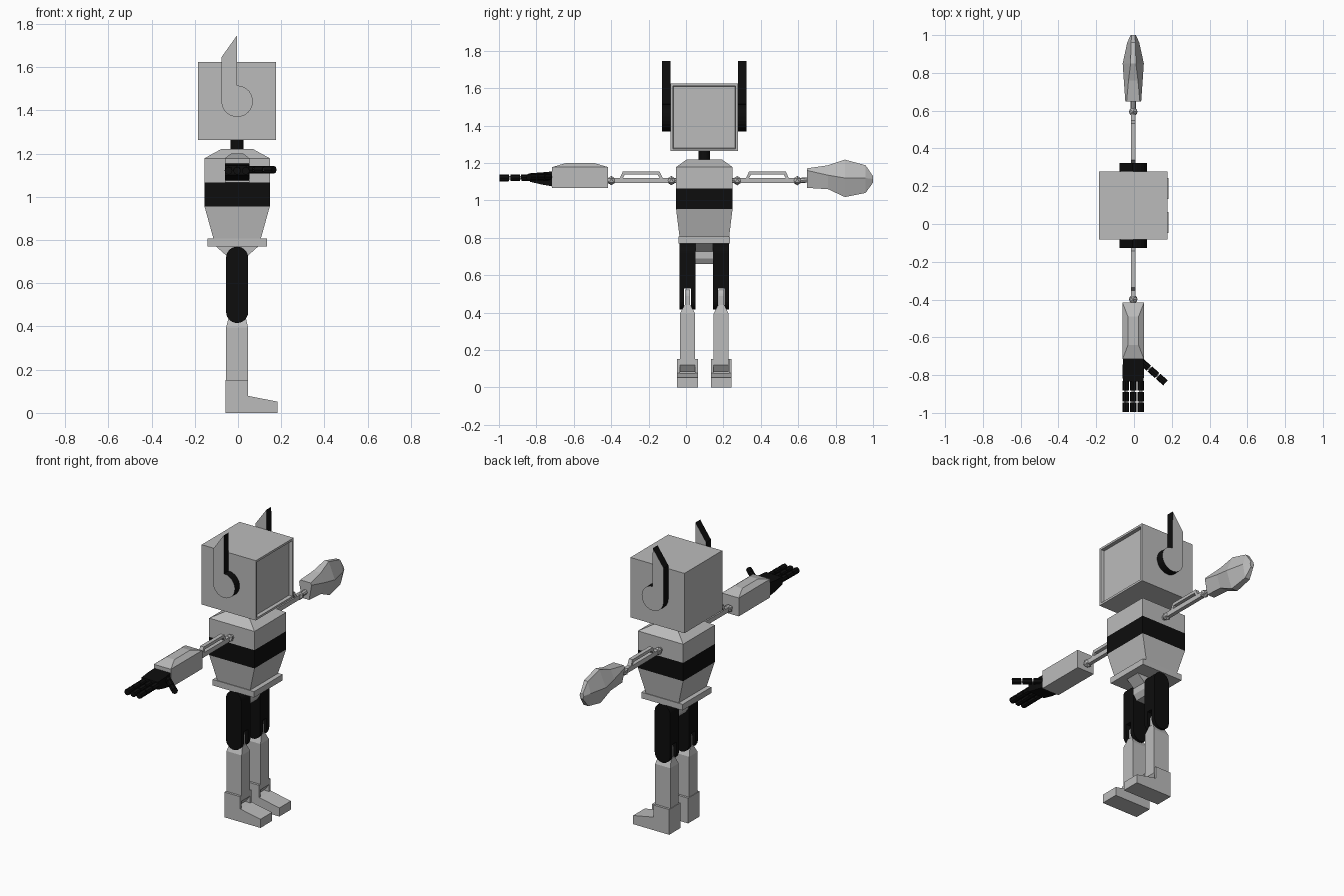
import bpy, bmesh, math
from mathutils import Vector, Matrix

if "Cube" in bpy.data.objects:
    bpy.data.objects.remove(bpy.data.objects["Cube"])

CY = 0.098   # body centre line in y
CX = -0.004  # body centre line in x


def material(name, v):
    m = bpy.data.materials.new(name)
    m.diffuse_color = (v, v, v, 1)
    m.use_nodes = True
    m.node_tree.nodes["Principled BSDF"].inputs["Base Color"].default_value = m.diffuse_color
    return m


GREY = material("light grey", 0.5)
BLACK = material("near black", 0.004)


def finish(name, bm, mat, rule=None):
    bmesh.ops.recalc_face_normals(bm, faces=bm.faces[:])
    bm.normal_update()
    me = bpy.data.meshes.new(name)
    me.materials.append(mat)
    if rule:
        me.materials.append(BLACK)
        for f in bm.faces:
            f.material_index = int(rule(f))
    bm.to_mesh(me)
    bm.free()
    ob = bpy.data.objects.new(name, me)
    bpy.context.collection.objects.link(ob)
    return ob


def loft(name, rings, mat=GREY, rule=None):
    bm = bmesh.new()
    vs = [[bm.verts.new(p) for p in r] for r in rings]
    n = len(rings[0])
    for a, b in zip(vs, vs[1:]):
        for i in range(n):
            j = (i + 1) % n
            bm.faces.new((a[i], a[j], b[j], b[i]))
    bm.faces.new(vs[0])
    bm.faces.new(vs[-1])
    return finish(name, bm, mat, rule)


def prism(name, prof, y0, y1, mat=GREY, rule=None):
    """Extrude an x-z profile along y."""
    return loft(name, [[(x, y, z) for x, z in prof] for y in (y0, y1)], mat, rule)


def rect(hx, hy, z, x=CX, y=CY):
    return [(x - hx, y - hy, z), (x + hx, y - hy, z), (x + hx, y + hy, z), (x - hx, y + hy, z)]


def box(name, x0, x1, y0, y1, z0, z1, mat=GREY):
    return prism(name, [(x0, z0), (x1, z0), (x1, z1), (x0, z1)], y0, y1, mat)


def rod(name, a, b, r, mat=GREY, n=8):
    a, b = Vector(a), Vector(b)
    bm = bmesh.new()
    d = b - a
    rot = d.to_track_quat('Z', 'Y').to_matrix().to_4x4()
    bmesh.ops.create_cone(bm, cap_ends=True, segments=n, radius1=r, radius2=r, depth=d.length,
                          matrix=Matrix.Translation((a + b) / 2) @ rot)
    return finish(name, bm, mat)


def ball(name, c, r):
    bm = bmesh.new()
    bmesh.ops.create_icosphere(bm, subdivisions=1, radius=r, matrix=Matrix.Translation(c))
    return finish(name, bm, GREY)


def arc(cx, cz, r, a0, a1, n):
    return [(cx + r * math.cos(math.radians(a0 + (a1 - a0) * i / n)),
             cz + r * math.sin(math.radians(a0 + (a1 - a0) * i / n))) for i in range(n + 1)]


# Head: cube with a recessed screen on the +x side
bm = bmesh.new()
bmesh.ops.create_cube(bm, size=1, matrix=Matrix.Translation((CX, CY, 1.444)) @ Matrix.Scale(0.361, 4))
bm.normal_update()
screen = [f for f in bm.faces if f.normal.x > 0.9]
bmesh.ops.inset_region(bm, faces=screen, thickness=0.018)
bmesh.ops.inset_region(bm, faces=screen, thickness=0.004, depth=-0.02)
finish("head", bm, GREY)

# Ears: disc with a tall blade, black rim
ear = arc(CX, 1.442, 0.073, 90, -180, 16) + [(-0.077, 1.645), (-0.005, 1.746)]
for s, side in ((-1, "right"), (1, "left")):
    prism(side + "_ear", ear, CY + s * 0.1805, CY + s * 0.226, GREY, lambda f: abs(f.normal.y) < 0.5)

# Neck and torso with a black band
rod("neck", (CX, CY, 1.2), (CX, CY, 1.28), 0.03, BLACK, 16)
loft("torso", [rect(0.108, 0.132, 0.80), rect(0.151, 0.151, 0.955), rect(0.151, 0.151, 1.065),
               rect(0.151, 0.151, 1.178), rect(0.075, 0.093, 1.22)], GREY,
     lambda f: 0.96 < f.calc_center_median().z < 1.06 and abs(f.normal.z) < 0.1)
loft("waist_lip", [rect(0.138, 0.137, 0.77), rect(0.138, 0.137, 0.806)])
hip = [(0.1, 0.772), (0.05, 0.728), (0.05, 0.69), (0.03, 0.66)]
prism("hip_block", [(CX + x, z) for x, z in hip] + [(CX - x, z) for x, z in hip[::-1]],
      CY - 0.046, CY + 0.046)

# Legs
for s, side in ((-1, "right"), (1, "left")):
    y = CY + s * 0.09
    r = 0.051
    top = arc(CX, 0.718, r, 0, 180, 14)
    prong = top + arc(CX, 0.467, r, 180, 360, 14)
    for k in (-1, 1):
        prism(side + "_thigh_side", prong, y + k * 0.018, y + k * 0.043, BLACK)
    prism(side + "_thigh_core", top + [(CX - r, 0.53), (CX + r, 0.53)], y - 0.018, y + 0.018, BLACK)
    prism(side + "_knee", [(CX - 0.035, 0.39), (CX + 0.035, 0.39)] + arc(CX, 0.49, 0.035, 0, 180, 8),
          y - 0.014, y + 0.014)
    loft(side + "_shin_top", [rect(r, 0.04, 0.395, CX, y), rect(0.04, 0.017, 0.44, CX, y)])
    prism(side + "_shin", [(CX - r, 0.395), (CX + r, 0.395), (CX + r, 0.12), (0.02, 0.083), (CX - r, 0.083)],
          y - 0.04, y + 0.04)
    # Boot: sole wedge, side walls and heel wall
    prism(side + "_foot", [(-0.055, 0), (0.183, 0), (0.183, 0.052), (0.05, 0.078), (-0.055, 0.078)],
          y - 0.055, y + 0.055)
    for k in (-1, 1):
        box(side + "_boot_wall", -0.055, 0.047, y + k * 0.041, y + k * 0.055, 0.07, 0.152)
    box(side + "_boot_heel", -0.058, -0.05, y - 0.055, y + 0.055, 0.0, 0.152)

# Upper arms: rod with a raised bar, ball joints at each end
for s, side in ((-1, "right"), (1, "left")):
    def Y(d):
        return CY + s * d
    z = 1.106
    ball(side + "_shoulder", (CX, Y(0.176), z), 0.025)
    ball(side + "_elbow", (CX, Y(0.497), z), 0.025)
    rod(side + "_shoulder_pin", (CX, Y(0.14), z), (CX, Y(0.18), z), 0.014)
    w = 0.012
    box(side + "_arm_rod", CX - w, CX + w, *sorted((Y(0.18), Y(0.49))), z - 0.013, z + 0.015)
    outer = [(0.222, 1.118), (0.24, 1.156), (0.435, 1.156), (0.452, 1.118)]
    inner = [(0.436, 1.118), (0.425, 1.138), (0.25, 1.138), (0.238, 1.118)]
    bar = outer + inner
    bm = bmesh.new()
    for q in ((0, 1, 6, 7), (1, 2, 5, 6), (2, 3, 4, 5)):
        a, b = [[bm.verts.new((CX + k * w, Y(bar[i][0]), bar[i][1])) for i in q] for k in (-1, 1)]
        bm.faces.new(a)
        bm.faces.new(b)
        for i in range(4):
            j = (i + 1) % 4
            bm.faces.new((a[i], a[j], b[j], b[i]))
    finish(side + "_arm_bar", bm, GREY)

# Right forearm: box with a hipped top
loft("right_forearm", [rect(0.057, 0.15, 1.067, CX, -0.566), rect(0.057, 0.15, 1.178, CX, -0.566),
                       rect(0.028, 0.075, 1.2, CX, -0.566)])

# Right hand: tapered palm and jointed fingers


def ring_y(y, hx, z0, z1):
    return [(CX - hx, y, z0), (CX + hx, y, z0), (CX + hx, y, z1), (CX - hx, y, z1)]


loft("palm", [ring_y(-0.714, 0.054, 1.075, 1.155), ring_y(-0.77, 0.057, 1.085, 1.15),
              ring_y(-0.835, 0.055, 1.1, 1.145)], BLACK)


def finger(name, a, b, count, r):
    a, b = Vector(a), Vector(b)
    rod(name + "_joints", a, a.lerp(b, 0.95), r * 0.55, GREY, 6)
    step = (b - a) / count
    for i in range(count):
        rod(name + "_segment", a + step * (i + 0.1), a + step * (i + 0.97), r, BLACK)


for i in (-1, 0, 1):
    finger("finger", (CX + i * 0.04, -0.825, 1.122), (CX + i * 0.04, -0.998, 1.12), 3, 0.018)
finger("thumb", (0.035, -0.725, 1.125), (0.168, -0.842, 1.125), 3, 0.018)

# Left club hand: faceted loft, widest near the end


def club(y, w, wt, wb, z0, zm, z1):
    return [(CX - wb, y, z0), (CX + wb, y, z0), (CX + w, y, zm),
            (CX + wt, y, z1), (CX - wt, y, z1), (CX - w, y, zm)]


rod("left_wrist", (CX, 0.6, 1.106), (CX, 0.66, 1.11), 0.014)
loft("left_club", [club(0.648, 0.042, 0.035, 0.025, 1.067, 1.16, 1.172),
                   club(0.76, 0.05, 0.025, 0.025, 1.06, 1.135, 1.188),
                   club(0.85, 0.056, 0.014, 0.02, 1.018, 1.12, 1.218),
                   club(0.96, 0.032, 0.012, 0.016, 1.04, 1.12, 1.188),
                   club(1.0, 0.014, 0.008, 0.008, 1.095, 1.115, 1.13)])
